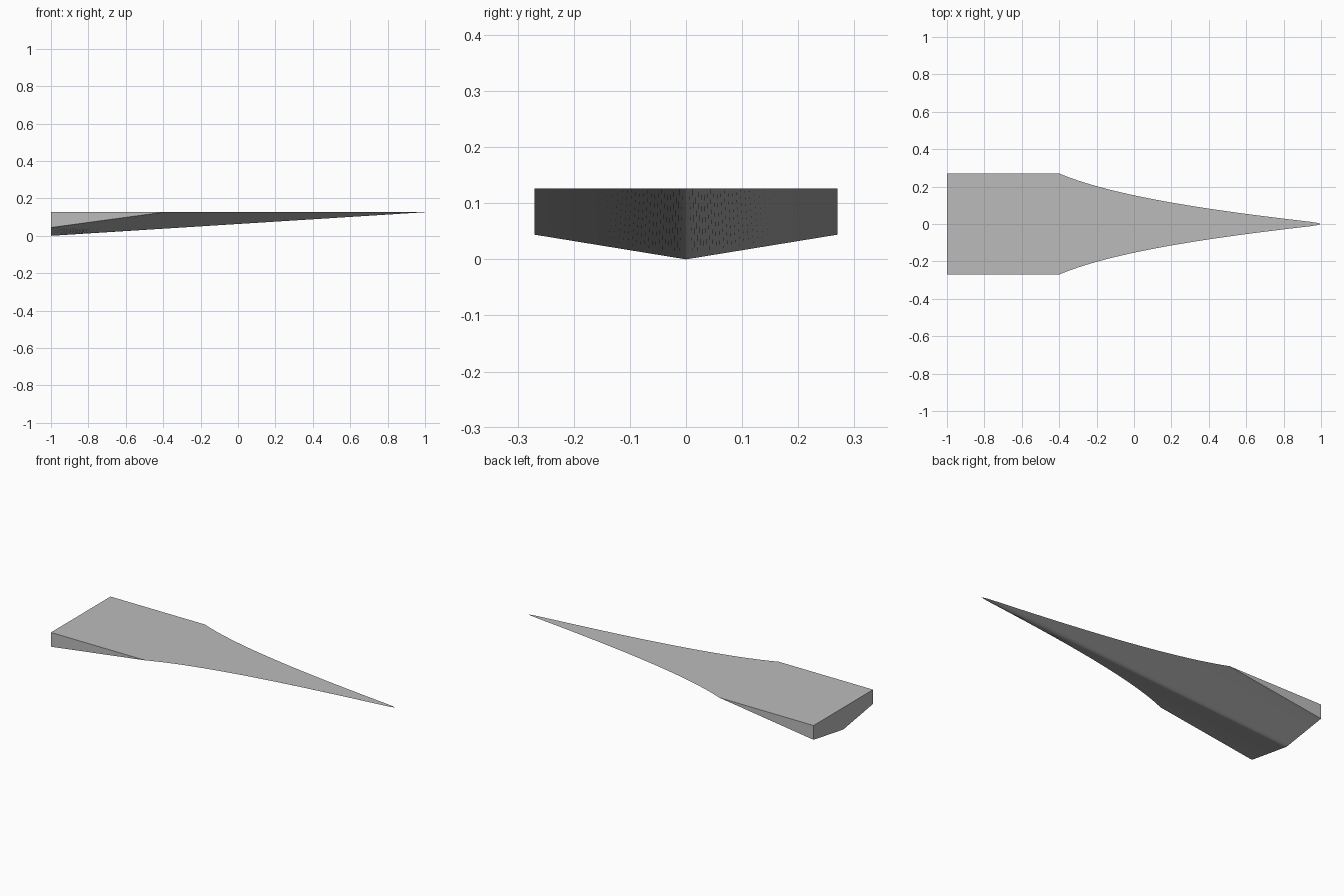
import bpy, bmesh, math
from mathutils import Vector
from mathutils.geometry import interpolate_bezier

cube = bpy.data.objects.get("Cube")
if cube:
    bpy.data.objects.remove(cube, do_unlink=True)

DECK_Z = 0.126     # height of the flat top
TAIL_X = -1.0      # plane of the blunt tail
TAIL_RISE = 0.163  # rise of the tail's lower edge per unit of width

# Leading edge in plan, from the shoulder to the blunted nose tip
edge = interpolate_bezier(Vector((-0.4, 0.27)), Vector((-0.08, 0.135)),
                          Vector((0.53, 0.06)), Vector((0.94, 0.012)), 32)
edge = [Vector(p[:2]) for p in edge] + [Vector((0.98, 0.006)), Vector((1, 0))]

# Each station is a fore-and-aft slice: leading edge, tail top, tail bottom
bm = bmesh.new()
stations = [(bm.verts.new((p.x, p.y, DECK_Z)),
             bm.verts.new((TAIL_X, p.y, DECK_Z)),
             bm.verts.new((TAIL_X, p.y, TAIL_RISE * p.y))) for p in edge]

# Upright side, then deck, tail and belly strips between stations
bm.faces.new(stations[0])
for a, b in zip(stations, stations[1:]):
    for i in range(3):
        j = (i + 1) % 3
        bm.faces.new((a[i], a[j], b[j], b[i]))

# Other half, joined along the keel
bmesh.ops.mirror(bm, geom=bm.verts[:] + bm.edges[:] + bm.faces[:],
                 axis='Y', merge_dist=0.0001)
bmesh.ops.remove_doubles(bm, verts=bm.verts[:], dist=0.0001)
bmesh.ops.recalc_face_normals(bm, faces=bm.faces[:])

mesh = bpy.data.meshes.new("wedge_hull")
bm.to_mesh(mesh)
bm.free()
hull = bpy.data.objects.new("wedge_hull", mesh)
bpy.context.collection.objects.link(hull)

# Plain grey skin
grey = bpy.data.materials.new("plain_grey")
grey.use_nodes = True
colour = (0.5, 0.5, 0.5, 1)
grey.diffuse_color = colour
grey.node_tree.nodes["Principled BSDF"].inputs["Base Color"].default_value = colour
mesh.materials.append(grey)

# Smooth belly with crisp keel and rims
bpy.ops.object.select_all(action='DESELECT')
hull.select_set(True)
bpy.context.view_layer.objects.active = hull
bpy.ops.object.shade_smooth_by_angle(angle=math.radians(8))
